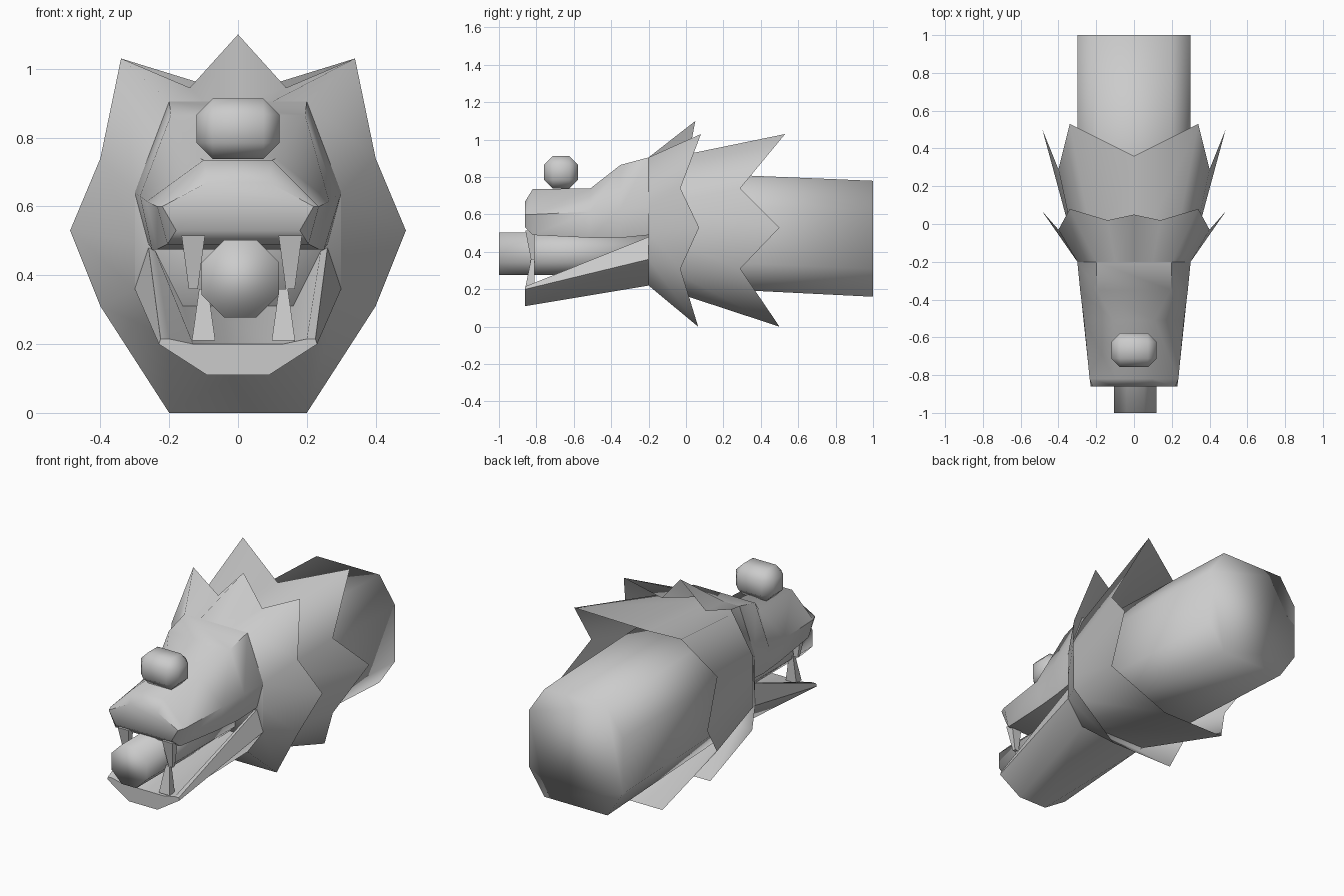
import bpy, bmesh
from math import radians, pi
from mathutils import Matrix

if "Cube" in bpy.data.objects:
    bpy.data.objects.remove(bpy.data.objects["Cube"])


def finish(name, bm, angle=None):
    bmesh.ops.remove_doubles(bm, verts=bm.verts, dist=1e-4)
    bmesh.ops.recalc_face_normals(bm, faces=bm.faces)
    me = bpy.data.meshes.new(name)
    bm.to_mesh(me)
    bm.free()
    ob = bpy.data.objects.new(name, me)
    bpy.context.collection.objects.link(ob)
    bpy.ops.object.select_all(action='DESELECT')
    ob.select_set(True)
    bpy.context.view_layer.objects.active = ob
    if angle:
        bpy.ops.object.shade_smooth_by_angle(angle=radians(angle))
    else:
        bpy.ops.object.shade_smooth()
    return ob


def mirrored(half):
    """Close a right-hand half outline (x first) with its mirror image."""
    return half + [(-p[0],) + tuple(p[1:]) for p in reversed(half) if p[0] > 1e-6]


def loft(name, rings, caps=True, angle=None):
    bm = bmesh.new()
    vs = [[bm.verts.new(p) for p in mirrored(r)] for r in rings]
    n = len(vs[0])
    for a, b in zip(vs, vs[1:]):
        for i in range(n):
            j = (i + 1) % n
            bm.faces.new((a[i], a[j], b[j], b[i]))
    if caps:
        bm.faces.new(vs[0])
        bm.faces.new(vs[-1])
    return finish(name, bm, angle)


def at(y, *xz):
    return [(x, y, z) for x, z in xz]


# Neck: long octagonal block, closed at the back
loft("neck", [
    at(-.2, (.2, .83), (.3, .64), (.3, .36), (.2, .22)),
    at(1, (.2, .78), (.3, .63), (.3, .31), (.2, .16))])

# Upper head with brow and muzzle
loft("upper_head", [
    at(-.2, (.2, .905), (.3, .64), (.26, .49)),
    at(-.35, (.195, .865), (.285, .63), (.25, .475)),
    at(-.51, (.11, .74), (.265, .615), (.235, .475)),
    at(-.82, (.1, .735), (.235, .60), (.205, .49)),
    at(-.86, (.09, .67), (.22, .60), (.18, .53))], angle=50)

# Lower jaw: trough with raised side lips
loft("lower_jaw", [
    at(-.2, (.16, .31), (.24, .47), (.26, .48), (.3, .36), (.2, .22)),
    at(-.86, (.13, .2), (.2, .215), (.225, .215), (.23, .2), (.09, .11))], angle=50)

# Front mane: flared collar ending in points
loft("front_mane", [
    at(-.2, (0, .905), (.1, .905), (.2, .905), (.3, .64), (.3, .5), (.3, .36), (.2, .22)),
    [(0, .05, 1.1), (.14, .02, .945), (.34, .08, 1.03), (.4, -.03, .74),
     (.488, .07, .53), (.4, -.03, .31), (.2, .065, 0)]], caps=False)

# Rear mane: longer collar behind it
loft("rear_mane", [
    at(-.2, (0, .88), (.2, .88), (.295, .64), (.295, .5), (.295, .36), (.2, .23)),
    [(0, .36, .925), (.34, .53, 1.03), (.4, .29, .74),
     (.485, .5, .53), (.4, .29, .31), (.2, .5, 0)]], caps=False)

# Barrel in the mouth
bm = bmesh.new()
bmesh.ops.create_cone(bm, cap_ends=True, segments=8, radius1=.122, radius2=.122, depth=.8,
                      matrix=Matrix.Translation((.007, -.6, .39)) @ Matrix.Rotation(pi / 2, 4, 'X')
                      @ Matrix.Rotation(pi / 8, 4, 'Z'))
finish("barrel", bm)

# Nose: chamfered block
bm = bmesh.new()
bmesh.ops.create_cube(bm, size=1, matrix=Matrix.Translation((0, -.668, .826))
                      @ Matrix.Diagonal((.24, .18, .175, 1)))
bmesh.ops.bevel(bm, geom=bm.edges[:], offset=.046, segments=1, affect='EDGES')
finish("nose", bm)

# Eyes
for s, side in ((-1, "left"), (1, "right")):
    bm = bmesh.new()
    bmesh.ops.create_uvsphere(bm, u_segments=8, v_segments=6, radius=1,
                              matrix=Matrix.Translation((s * .192, -.31, .785))
                              @ Matrix.Rotation(s * -.25, 4, 'Y')
                              @ Matrix.Diagonal((.028, .057, .055, 1)))
    finish(side + "_eye", bm)


# Fangs: tapered square spikes
def fang(name, x, z0, z1):
    bm = bmesh.new()
    vs = []
    for r, y, z in ((.034, -.835, z0), (.013, -.82, z1)):
        vs.append([bm.verts.new((x + a * r, y + b * r * .7, z))
                   for a, b in ((-1, -1), (1, -1), (1, 1), (-1, 1))])
    for i in range(4):
        j = (i + 1) % 4
        bm.faces.new((vs[0][i], vs[0][j], vs[1][j], vs[1][i]))
    bm.faces.new(vs[0])
    bm.faces.new(vs[1])
    finish(name, bm, 30)


for x in (-.13, .152):
    fang("upper_fang", x, .515, .36)
for x in (-.1, .132):
    fang("lower_fang", x, .21, .36)
